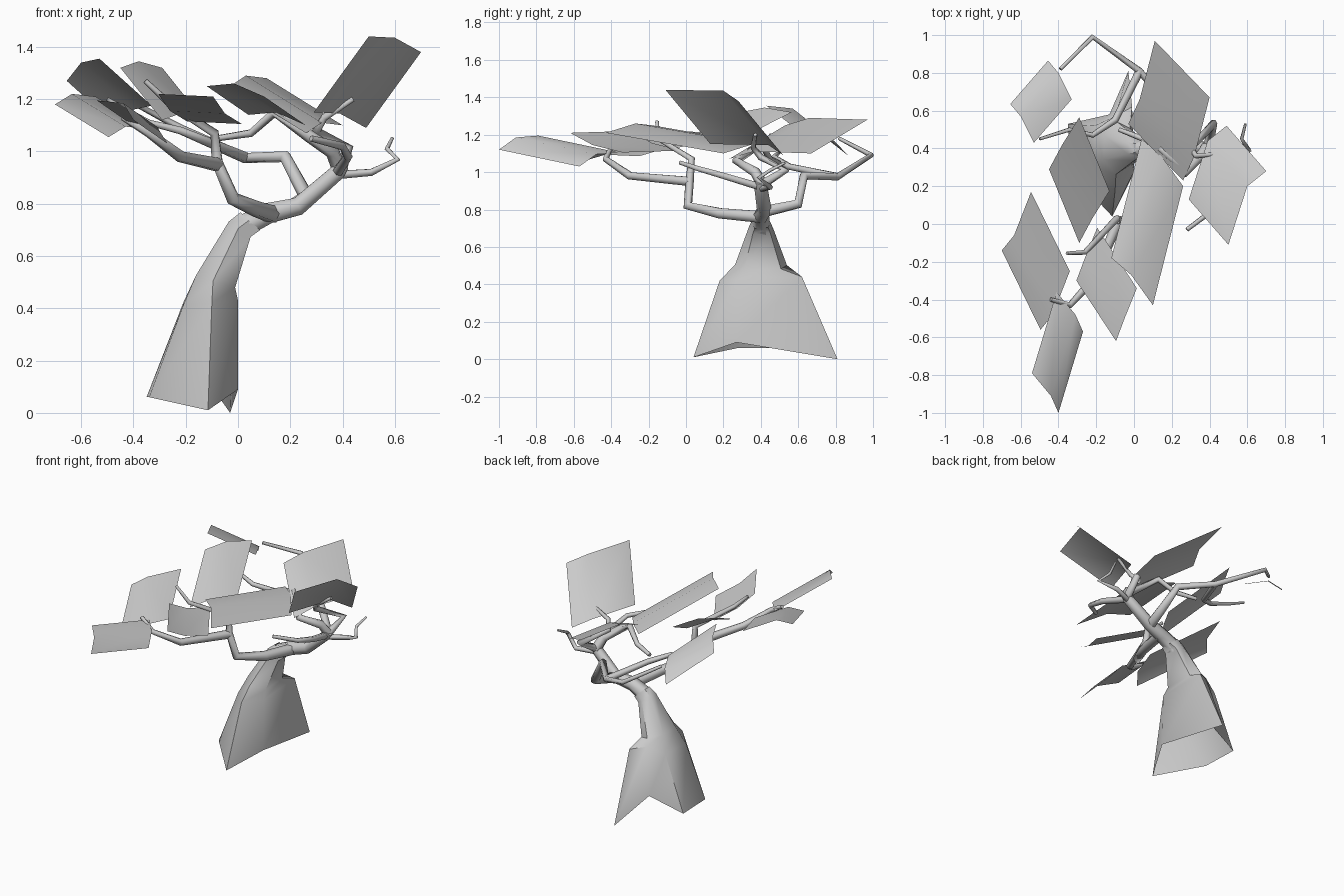
import bpy
import bmesh
from math import sin, cos, radians
from mathutils import Vector

default_cube = bpy.data.objects.get("Cube")
if default_cube:
    bpy.data.objects.remove(default_cube, do_unlink=True)

# One plain grey for the whole tree
grey = bpy.data.materials.new("plain grey")
grey.use_nodes = True
grey_value = (0.6, 0.6, 0.6, 1)
grey.diffuse_color = grey_value
grey.node_tree.nodes["Principled BSDF"].inputs["Base Color"].default_value = grey_value


def finish_mesh(name, bm, smooth_angle):
    """Turn a bmesh into a smooth-shaded grey object."""
    mesh = bpy.data.meshes.new(name)
    bm.to_mesh(mesh)
    bm.free()
    mesh.materials.append(grey)
    obj = bpy.data.objects.new(name, mesh)
    bpy.context.collection.objects.link(obj)
    bpy.ops.object.select_all(action="DESELECT")
    bpy.context.view_layer.objects.active = obj
    obj.select_set(True)
    bpy.ops.object.shade_smooth_by_angle(angle=radians(smooth_angle))
    return obj


def leaf_card(name, start, fold, end, sweep):
    """A folded three-point edge swept along a vector into a thin sheet."""
    bm = bmesh.new()
    sweep = Vector(sweep)
    near = [bm.verts.new(p) for p in (start, fold, end)]
    far = [bm.verts.new(v.co + sweep) for v in near]
    for i in range(len(near) - 1):
        bm.faces.new((near[i], near[i + 1], far[i + 1], far[i]))
    bm.normal_update()
    if sum(face.normal.z for face in bm.faces) < 0:
        bmesh.ops.reverse_faces(bm, faces=bm.faces[:])
    finish_mesh(name, bm, 60)


def branch(name, thick, thin, *points):
    """A six-sided limb that tapers evenly along its path."""
    curve = bpy.data.curves.new(name, "CURVE")
    curve.dimensions = "3D"
    curve.bevel_depth = 1
    curve.bevel_resolution = 1
    curve.use_fill_caps = True
    spline = curve.splines.new("POLY")
    spline.points.add(len(points) - 1)
    for i, position in enumerate(points):
        t = i / (len(points) - 1)
        spline.points[i].co = (*position, 1)
        spline.points[i].radius = thick + (thin - thick) * t
    spline.use_smooth = True
    curve.materials.append(grey)
    obj = bpy.data.objects.new(name, curve)
    bpy.context.collection.objects.link(obj)


# Flared lower trunk: ragged root ring, shoulder ring, then leaning oval rings
def oval_ring(centre, half_x, half_y, lean):
    ring = []
    for angle in (-100, -40, 50, 95, 150, 205):
        dx = half_x * cos(radians(angle))
        dy = half_y * sin(radians(angle))
        ring.append(Vector(centre) + Vector((dx, dy, -lean * dx)))
    return ring


root_ring = [(-.115, .04, .01), (0, .27, .09), (-.03, .81, 0),
             (-.13, .58, .14), (-.35, .53, .06), (-.34, .28, .06)]
shoulder_ring = [(-.1, .18, .42), (0, .28, .43), (-.01, .62, .44),
                 (-.1, .57, .46), (-.21, .52, .42), (-.21, .3, .41)]
rings = [root_ring, shoulder_ring,
         oval_ring((-.08, .4, .5), .09, .14, .3),
         oval_ring((.01, .4, .7), .05, .065, .7),
         oval_ring((.05, .4, .73), .045, .05, .9)]
bm = bmesh.new()
loops = [[bm.verts.new(p) for p in ring] for ring in rings]
for lower, upper in zip(loops, loops[1:]):
    count = len(lower)
    for i in range(count):
        j = (i + 1) % count
        bm.faces.new((lower[i], lower[j], upper[j], upper[i]))
finish_mesh("lower_trunk", bm, 50)

# Upper trunk bending out to the side
branch("upper_trunk", .055, .03,
       (.0, .4, .69), (.03, .4, .72), (.12, .4, .765),
       (.23, .42, .79), (.38, .4, .92), (.4, .4, .95))

# Limbs growing from the trunk
branch("side_twig", .018, .007,
       (.38, .4, .91), (.51, .45, .92), (.61, .39, .97),
       (.57, .45, 1.01), (.59, .53, 1.05))
branch("forward_twig", .022, .012,
       (.38, .4, .92), (.42, .2, .98), (.4, .06, 1.02), (.28, -.03, 1.05))
branch("crown_twig", .028, .01,
       (.39, .4, .93), (.42, .53, 1.01), (.3, .4, 1.08),
       (.33, .36, 1.13), (.44, .37, 1.2))
branch("crown_limb", .032, .012,
       (.39, .41, .93), (.36, .37, 1.0), (.27, .27, 1.06),
       (.14, .4, 1.15), (.05, .45, 1.07), (-.08, .5, 1.05))
branch("back_limb", .034, .01,
       (.22, .42, .79), (.26, .6, .83), (.18, .63, .98),
       (.03, .81, .975), (-.22, .99, 1.09), (-.39, .82, 1.18))
branch("back_limb_fork", .022, .008,
       (.03, .81, .975), (-.1, .55, 1.03), (-.22, .47, 1.08),
       (-.34, .5, 1.11), (-.5, .45, 1.2))
branch("front_limb", .036, .01,
       (.13, .4, .76), (.07, .18, .78), (-.02, .01, .82), (-.08, .02, .96),
       (-.09, .03, 1.07), (-.26, -.15, 1.18), (-.355, -.155, 1.27))
branch("front_limb_fork", .028, .012,
       (-.08, .02, .95), (-.22, -.3, .98), (-.34, -.43, 1.07), (-.44, -.4, 1.13))

# Foliage sheets: start, fold and end of one edge, then the sweep
leaf_card("leaf_high_side", (.5, -.11, 1.44), (.6, .2, 1.435),
          (.7, .28, 1.38), (-.21, .24, -.29))
leaf_card("leaf_back", (-.03, .53, 1.25), (.03, .66, 1.29),
          (.11, .97, 1.28), (.29, -.3, -.18))
leaf_card("leaf_far_back", (-.655, .635, 1.27), (-.6, .57, 1.34),
          (-.53, .43, 1.355), (.2, .23, -.18))
leaf_card("leaf_middle", (-.45, .29, 1.32), (-.38, .42, 1.345),
          (-.29, .565, 1.32), (.16, -.39, -.2))
leaf_card("leaf_outer", (-.7, -.14, 1.18), (-.635, -.06, 1.22),
          (-.545, .17, 1.21), (.205, -.42, -.125))
leaf_card("leaf_front", (-.4, -1, 1.12), (-.44, -.91, 1.185),
          (-.54, -.79, 1.195), (.13, .43, -.09))
leaf_card("leaf_front_inner", (-.095, -.62, 1.21), (-.05, -.5, 1.145),
          (.015, -.34, 1.105), (-.21, .32, .01))
leaf_card("leaf_centre", (-.12, -.18, 1.25), (-.015, -.27, 1.26),
          (.1, -.43, 1.21), (.16, .63, -.11))
